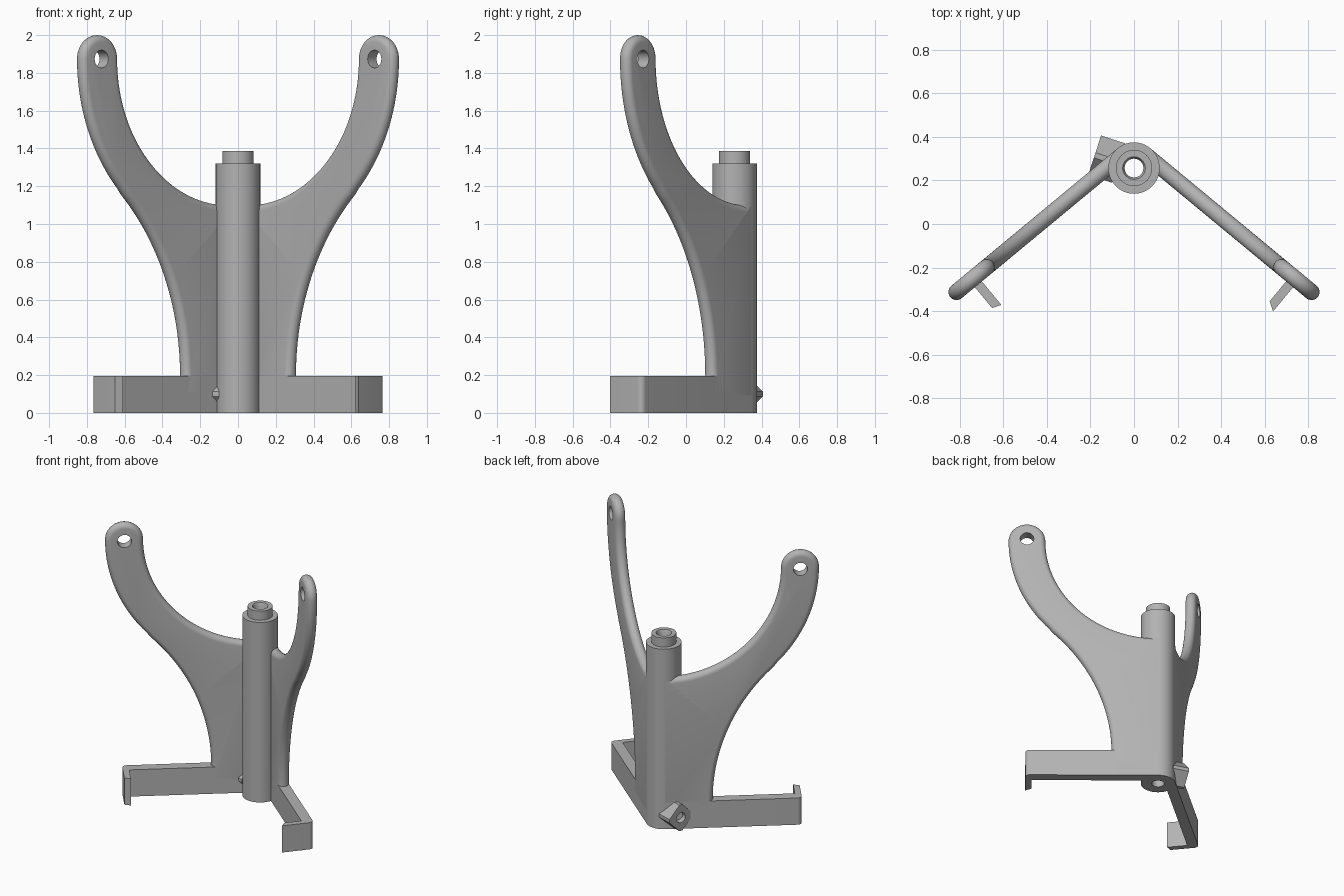
import bpy, bmesh
from math import sin, cos, pi, radians, asin
from mathutils import Vector, Matrix

cube = bpy.data.objects.get("Cube")
if cube:
    bpy.data.objects.remove(cube, do_unlink=True)

grey = bpy.data.materials.new("plain grey")
grey.use_nodes = True
COLOUR = (0.45, 0.45, 0.45, 1)
grey.diffuse_color = COLOUR
grey.node_tree.nodes["Principled BSDF"].inputs["Base Color"].default_value = COLOUR

POST_Y = 0.257               # post axis
POST_R = 0.118
ANGLE = radians(39.6)        # sweep of each arm
HALF = 0.037                 # half thickness of an arm
MID = POST_R - HALF          # arm centre plane, tangent to the post outside
BAR_H = 0.196
TIP_Z = 1.8735


def place(s, v, z, side):
    """s runs outward along an arm, v across it towards the back."""
    return Vector((side * (cos(ANGLE) * s + sin(ANGLE) * v),
                   POST_Y - sin(ANGLE) * s + cos(ANGLE) * v, z))


def arc(cx, cy, r, a0, a1, n):
    return [(cx + r * cos(a0 + (a1 - a0) * i / n),
             cy + r * sin(a0 + (a1 - a0) * i / n)) for i in range(n + 1)]


def loft(name, rings, closed=False):
    """Skin a row of point rings; cap the ends, or join last to first."""
    bm = bmesh.new()
    rows = [[bm.verts.new(p) for p in ring] for ring in rings]
    pairs = list(zip(rows, rows[1:]))
    if closed:
        pairs.append((rows[-1], rows[0]))
    else:
        bm.faces.new(rows[0])
        bm.faces.new(rows[-1])
    for a, b in pairs:
        for i in range(len(a)):
            j = (i + 1) % len(a)
            bm.faces.new((a[i], a[j], b[j], b[i]))
    bmesh.ops.recalc_face_normals(bm, faces=bm.faces)
    mesh = bpy.data.meshes.new(name)
    bm.to_mesh(mesh)
    bm.free()
    mesh.materials.append(grey)
    obj = bpy.data.objects.new(name, mesh)
    bpy.context.collection.objects.link(obj)
    return obj


def rod(name, centre, axis, radius, length):
    """Round cutter along any axis."""
    turn = axis.to_track_quat('Z', 'Y').to_matrix()
    circle = arc(0, 0, radius, 0, 2 * pi * 31 / 32, 31)
    return loft(name, [[centre + turn @ Vector((x, y, h)) for x, y in circle]
                       for h in (-length / 2, length / 2)])


def select(obj):
    bpy.ops.object.select_all(action='DESELECT')
    obj.select_set(True)
    bpy.context.view_layer.objects.active = obj


def cut(obj, cutter):
    select(obj)
    mod = obj.modifiers.new("hole", 'BOOLEAN')
    mod.operation = 'DIFFERENCE'
    mod.solver = 'EXACT'
    mod.object = cutter
    bpy.ops.object.modifier_apply(modifier=mod.name)


def smooth(obj):
    select(obj)
    bpy.ops.object.shade_smooth_by_angle(angle=radians(30))


def inset(points, d):
    """Move a counter-clockwise outline inward by d."""
    out = []
    for i, p in enumerate(points):
        a, b = Vector(points[i - 1]), Vector(points[(i + 1) % len(points)])
        t = (b - a).normalized()
        out.append((p[0] - t.y * d, p[1] + t.x * d))
    return out


# Arm outline: foot, concave sweep, convex sweep, round tip, inner cradle
R1, R2, FOOT, REACH = 1.328, 0.9956, 0.32, 1.028
TIP_R = 0.1265
bend = asin((TIP_Z - BAR_H) / (R1 + R2))
outline = [(-0.034, 0.08), (FOOT, 0.08)]
outline += arc(FOOT + R1, BAR_H, R1, pi, pi - bend, 24)
outline += arc(REACH - R2, TIP_Z, R2, -bend, 0, 20)[1:]
outline += arc(REACH - TIP_R, TIP_Z, TIP_R, 0, pi, 24)[1:]
cradle = REACH - 2 * TIP_R
outline += arc(0, TIP_Z, cradle, 0, -pi / 2, 36)[1:]
outline.append((-0.034, TIP_Z - cradle))

for side, word, tip_out, tip_in in ((1, "left", -0.10, -0.074),
                                    (-1, "right", -0.08, -0.096)):
    # Upright arm with fully rounded edges
    rings = []
    for i in range(13):
        t = pi * i / 12
        shape = inset(outline, 0.036 * (1 - sin(t)))
        rings.append([place(s, MID - HALF * cos(t), z, side) for s, z in shape])
    arm = loft(word + "_arm", rings)
    across = place(0, 1, 0, side) - place(0, 0, 0, side)
    hole = rod("hole_cutter", place(REACH - TIP_R, MID, TIP_Z, side), across, 0.047, 0.3)
    cut(arm, hole)
    bpy.data.objects.remove(hole, do_unlink=True)
    smooth(arm)

    # Foot bar with a hooked end
    end, inner, r = 0.912, 0.87, 0.03
    plan = [(0, MID - HALF), (inner, MID - HALF), (inner, tip_in), (end, tip_out)]
    plan += arc(end - r, POST_R - r, r, 0, pi / 2, 8)
    plan.append((0, POST_R))
    smooth(loft(word + "_foot_bar",
                [[place(s, v, z, side) for s, v in plan] for z in (0, BAR_H)]))

# Hollow post with a stepped collar
section = [(0.043, 0), (POST_R, 0), (POST_R, 1.32), (0.083, 1.32),
           (0.083, 1.387), (0.052, 1.387), (0.043, 1.37)]
post = loft("post", [[Vector((r * cos(a), POST_Y + r * sin(a), z)) for r, z in section]
                     for a in (2 * pi * i / 64 for i in range(64))], closed=True)

# Diamond boss with a screw hole, low on the post
axis = Vector((-0.95, 0.31, 0)).normalized()
cross = Vector((-axis.y, axis.x, 0))
origin = Vector((0, POST_Y, 0.1))
diamond = []
for k in range(4):
    for da in (-0.13, 0.13):
        a = k * pi / 2 + da
        diamond.append((0.096 * cos(a), 0.096 * sin(a)))
boss = loft("screw_boss", [[origin + axis * d + cross * x + Vector((0, 0, z))
                            for x, z in diamond] for d in (0.075, 0.19)])
screw = rod("screw_cutter", origin + axis * 0.15, axis, 0.036, 0.25)
cut(boss, screw)
cut(post, screw)
bpy.data.objects.remove(screw, do_unlink=True)
smooth(post)
smooth(boss)
